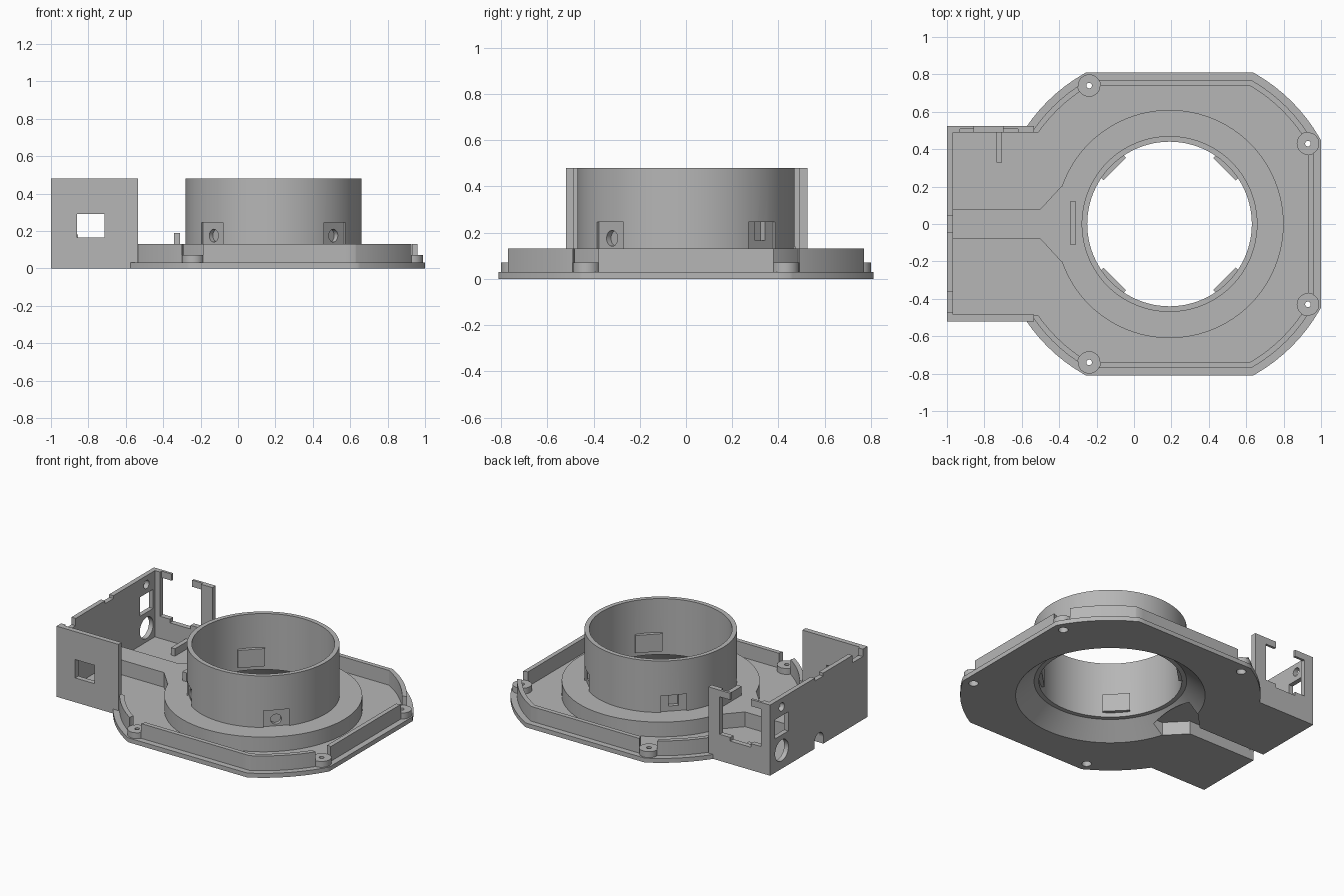
import bpy, bmesh
from math import pi, sin, cos, asin, acos, radians
from mathutils import Matrix, Vector

cube = bpy.data.objects.get("Cube")
if cube:
    bpy.data.objects.remove(cube, do_unlink=True)

grey = bpy.data.materials.new("plain_grey")
grey.use_nodes = True
grey.diffuse_color = (0.47, 0.47, 0.47, 1)
grey.node_tree.nodes["Principled BSDF"].inputs["Base Color"].default_value = grey.diffuse_color

CX = 0.19          # centre of the round opening
FLOOR = 0.03       # plate thickness
STEP = 0.13        # height of rim and pedestal
TOP = 0.48         # height of collar and box walls
SCREWS = [(-0.24, 0.74), (-0.24, -0.74), (0.93, 0.43), (0.93, -0.43)]


def finish(bm, name):
    bmesh.ops.recalc_face_normals(bm, faces=bm.faces[:])
    mesh = bpy.data.meshes.new(name)
    bm.to_mesh(mesh)
    bm.free()
    mesh.materials.append(grey)
    obj = bpy.data.objects.new(name, mesh)
    bpy.context.collection.objects.link(obj)
    return obj


def prism(name, points, z0, z1):
    bm = bmesh.new()
    face = bm.faces.new([bm.verts.new((x, y, z0)) for x, y in points])
    geom = bmesh.ops.extrude_face_region(bm, geom=[face])["geom"]
    verts = [v for v in geom if isinstance(v, bmesh.types.BMVert)]
    bmesh.ops.translate(bm, verts=verts, vec=(0, 0, z1 - z0))
    return finish(bm, name)


def box(name, x0, x1, y0, y1, z0, z1):
    return prism(name, [(x0, y0), (x1, y0), (x1, y1), (x0, y1)], z0, z1)


def cone(name, x, y, z0, z1, r0, r1=None, n=96):
    bm = bmesh.new()
    bmesh.ops.create_cone(bm, cap_ends=True, segments=n, radius1=r0,
                          radius2=r0 if r1 is None else r1, depth=z1 - z0,
                          matrix=Matrix.Translation((x, y, (z0 + z1) / 2)))
    return finish(bm, name)


def rod_x(name, x0, x1, y, z, r):
    bm = bmesh.new()
    place = Matrix.Translation(((x0 + x1) / 2, y, z)) @ Matrix.Rotation(pi / 2, 4, "Y")
    bmesh.ops.create_cone(bm, cap_ends=True, segments=32, radius1=r, radius2=r,
                          depth=x1 - x0, matrix=place)
    return finish(bm, name)


def combine(target, op, *others):
    for other in others:
        mod = target.modifiers.new("cut", "BOOLEAN")
        mod.operation, mod.solver, mod.object = op, "EXACT", other
        bpy.context.view_layer.objects.active = target
        bpy.ops.object.modifier_apply(modifier=mod.name)
        bpy.data.objects.remove(other, do_unlink=True)
    return target


def cut(target, *others):
    return combine(target, "DIFFERENCE", *others)


def join(target, *others):
    return combine(target, "UNION", *others)


def outline(inset):
    """Circle with flat front, back and left-hand sides."""
    r, ym, xm = 0.925 - inset, 0.81 - inset, 1 - CX - inset
    a, b = asin(ym / r), acos(xm / r)
    angles = {i * 2 * pi / 96 for i in range(96)}
    angles |= {a, pi - a, pi + a, 2 * pi - a, b, 2 * pi - b}
    points = []
    for t in sorted(angles):
        d = min(r, ym / max(abs(sin(t)), 0.001))
        if cos(t) > 0:
            d = min(d, xm / max(cos(t), 0.001))
        points.append((CX + d * cos(t), d * sin(t)))
    return points


# Base plate with raised pedestal and cable tongue
base = prism("base_plate", outline(0), 0, FLOOR)
join(base, box("floor", -1, -0.4, -0.52, 0.52, 0, FLOOR),
     cone("pedestal", CX, 0, 0.01, STEP, 0.61),
     prism("tongue", [(-0.98, -0.08), (-0.5, -0.08), (-0.39, -0.2), (-0.2, -0.2),
                      (-0.2, 0.2), (-0.39, 0.2), (-0.5, 0.08), (-0.98, 0.08)], 0.015, STEP))

# Funnel and cable channel on the underside
cut(base, cone("funnel", CX, 0, -0.001, 0.1, 0.585, 0.47),
    cone("opening", CX, 0, -0.1, 0.3, 0.44),
    prism("channel", [(-1.1, -0.047), (-0.49, -0.047), (-0.37, -0.17), (-0.3, -0.17),
                      (-0.3, 0.17), (-0.37, 0.17), (-0.49, 0.047), (-1.1, 0.047)], -0.1, 0.09))

# Rim wall standing in from the plate edge
rim = prism("rim_wall", outline(0.04), FLOOR - 0.005, STEP)
cut(rim, prism("rim_inside", outline(0.07), -0.1, 0.3),
    box("rim_doorway", -1.2, -0.4, -0.49, 0.49, -0.1, 0.3))

# Screw bosses, with holes through the plate
for i, (x, y) in enumerate(SCREWS):
    cut(rim, cone("boss_gap", x, y, 0.0, 0.3, 0.06, n=32))
    boss = cone("screw_boss_%d" % (i + 1), x, y, 0.0, 0.07, 0.06, n=32)
    for part in (boss, base):
        cut(part, cone("screw_hole", x, y, -0.1, 0.2, 0.015, n=24),
            cone("screw_recess", x, y, -0.1, 0.035, 0.03, n=24))

# Round collar
collar = cone("collar", CX, 0, 0.1, TOP, 0.47)
cut(collar, cone("bore", CX, 0, 0, 0.6, 0.44))

# Four fixing pads on the diagonals: round holes in front, slots behind
for k in range(4):
    turn = Matrix.Translation((CX, 0, 0)) @ Matrix.Rotation(radians(45 + 90 * k), 4, "Z")

    def turned(obj):
        obj.data.transform(turn)
        return obj

    join(collar, turned(box("pad", 0.415, 0.458, -0.085, 0.085, STEP, 0.25)))
    cut(collar, turned(box("pocket", 0.452, 0.6, -0.08, 0.08, STEP, 0.245)))
    if k > 1:
        hole = rod_x("hole", 0.425, 0.6, 0, 0.175, 0.034)
    else:
        hole = box("slot", 0.425, 0.6, -0.03, 0.03, 0.165, 0.245)
    cut(collar, turned(hole))

# Front wall of the side box with its square window
front = box("box_front_wall", -1, -0.535, -0.52, -0.485, 0, TOP)
cut(front, box("window", -0.86, -0.715, -0.6, -0.4, 0.165, 0.29))

# Back wall, an open frame with two thin clip arms
back = box("box_back_wall", -1, -0.535, 0.49, 0.525, 0, TOP)
cut(back, box("frame", -0.93, -0.62, 0.4, 0.6, 0.18, 0.435),
    box("frame_top", -0.855, -0.7, 0.4, 0.6, 0.4, 0.6),
    box("frame_notch", -0.855, -0.7, 0.4, 0.6, 0.155, 0.2),
    box("arm_thinning", -0.93, -0.62, 0.4, 0.508, 0.4, 0.6))

# End wall with connector holes, cable arch and notched top
end = box("box_end_wall", -1, -0.968, -0.486, 0.491, 0, TOP)
cut(end, rod_x("small_hole", -1.1, -0.9, 0.4, 0.42, 0.028),
    box("square_hole", -1.1, -0.9, 0.33, 0.47, 0.23, 0.36),
    rod_x("large_hole", -1.1, -0.9, 0.4, 0.125, 0.072),
    box("arch_base", -1.1, -0.9, -0.047, 0.047, -0.1, 0.045),
    rod_x("arch_top", -1.1, -0.9, 0, 0.045, 0.047),
    box("middle_notch", -1.1, -0.9, -0.045, 0.045, 0.46, 0.6),
    box("corner_notch", -1.1, -0.9, -0.47, -0.36, 0.43, 0.6))

# Small ribs
box("cable_stop", -0.342, -0.31, -0.11, 0.12, STEP - 0.01, 0.19)
box("box_rib", -0.735, -0.705, 0.33, 0.495, FLOOR - 0.005, 0.08)

# Smooth curved walls, sharp corners
for obj in bpy.context.collection.objects:
    if obj.type == "MESH" and obj.data.materials and obj.data.materials[0] == grey:
        bpy.ops.object.select_all(action="DESELECT")
        obj.select_set(True)
        bpy.context.view_layer.objects.active = obj
        bpy.ops.object.shade_smooth_by_angle(angle=radians(30))
